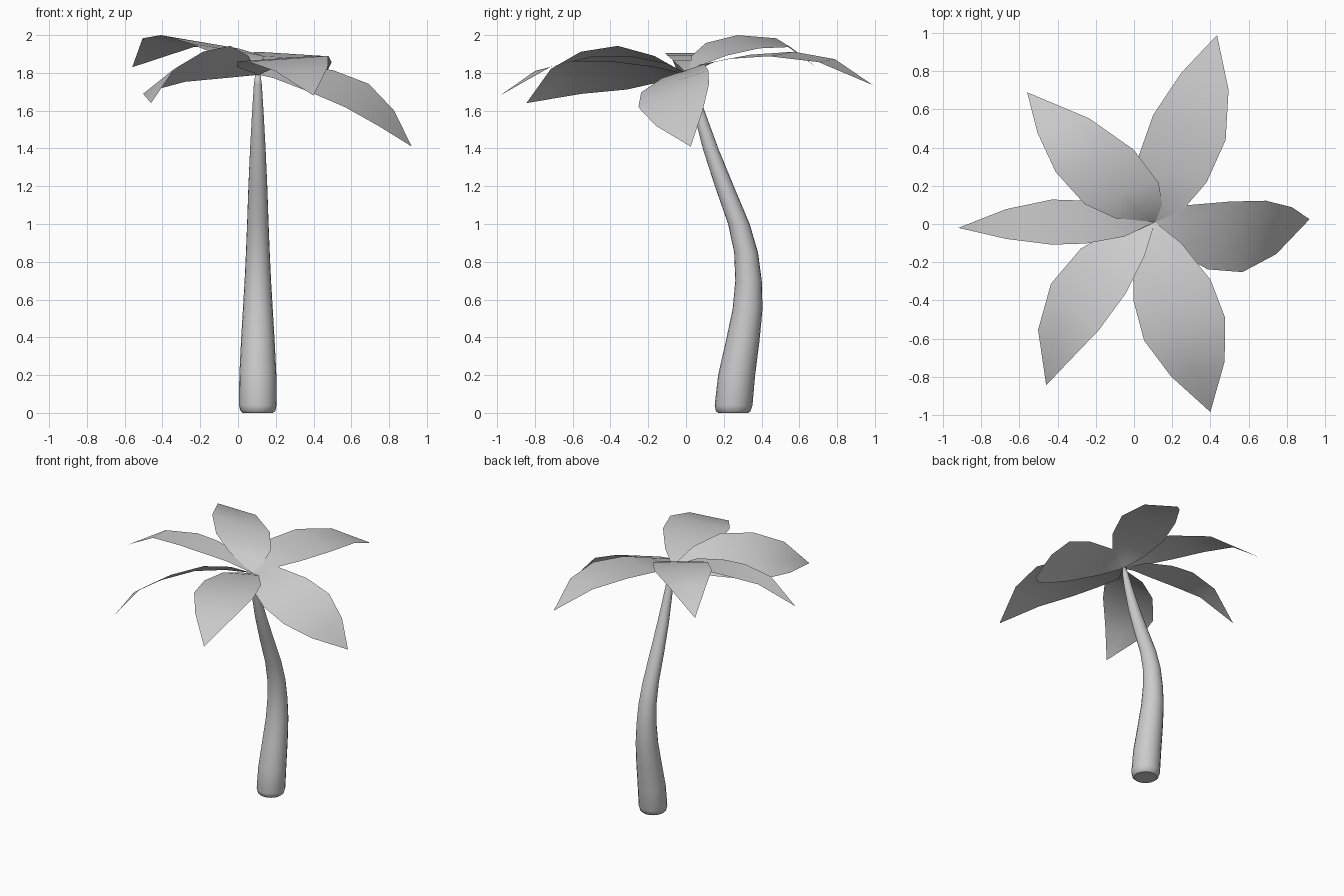
import bpy, bmesh, math
from mathutils import Vector


def finish(name, bm):
    bmesh.ops.recalc_face_normals(bm, faces=bm.faces)
    for f in bm.faces:
        f.smooth = True
    me = bpy.data.meshes.new(name)
    bm.to_mesh(me)
    bm.free()
    ob = bpy.data.objects.new(name, me)
    bpy.context.collection.objects.link(ob)
    return ob


def trunk(name, x, profile, sides=20):
    """Stack of rings; profile rows are (y, z, radius)."""
    bm = bmesh.new()
    rings = []
    for y, z, r in profile:
        rings.append([bm.verts.new((x + r * math.cos(a), y + r * math.sin(a), z))
                      for a in (2 * math.pi * i / sides for i in range(sides))])
    for lo, hi in zip(rings, rings[1:]):
        for i in range(sides):
            j = (i + 1) % sides
            bm.faces.new((lo[i], lo[j], hi[j], hi[i]))
    bm.faces.new(rings[0][::-1])
    bm.faces.new(rings[-1])
    ob = finish(name, bm)
    ob.data.polygons[-2].use_smooth = False


BASE = Vector((0.11, 0.01, 1.79))
WIDTHS = (0.6, 0.95, 1.0, 0.66)


def leaf(name, side, rib, tip):
    """Thin sheet from the crown to the tip; side is the half-width vector."""
    bm = bmesh.new()
    side = Vector(side)
    start, end = bm.verts.new(BASE), bm.verts.new(tip)
    rows = [[bm.verts.new(Vector(p) + side * w * s) for s in (-1, 0, 1)]
            for p, w in zip(rib, WIDTHS)]
    for c in (0, 1):
        bm.faces.new((start, rows[0][c], rows[0][c + 1]))
        for a, b in zip(rows, rows[1:]):
            bm.faces.new((a[c], b[c], b[c + 1], a[c + 1]))
        bm.faces.new((rows[-1][c], end, rows[-1][c + 1]))
    finish(name, bm)


# Curved tapering trunk
trunk("trunk", 0.105, [
    (0.25, 0.0, 0.08), (0.25, 0.01, 0.092), (0.252, 0.04, 0.1), (0.268, 0.2, 0.098),
    (0.3, 0.38, 0.089), (0.326, 0.55, 0.079), (0.331, 0.7, 0.07), (0.318, 0.85, 0.063),
    (0.28, 1.0, 0.057), (0.203, 1.2, 0.05), (0.13, 1.4, 0.041), (0.068, 1.6, 0.03),
    (0.03, 1.74, 0.021), (0.02, 1.79, 0.014)])

# Six drooping leaves round the crown
leaf("leaf_back_right", (0.19, -0.065, -0.012),
     [(0.14, 0.11, 1.85), (0.2, 0.28, 1.885), (0.29, 0.505, 1.9), (0.37, 0.745, 1.865)],
     (0.435, 0.99, 1.735))
leaf("leaf_back_left", (0.205, 0.058, -0.035),
     [(0.025, 0.065, 1.87), (-0.065, 0.16, 1.925), (-0.205, 0.33, 1.965), (-0.37, 0.515, 1.96)],
     (-0.56, 0.69, 1.83))
leaf("leaf_left", (0, 0.118, 0),
     [(-0.05, 0.005, 1.865), (-0.25, 0.01, 1.895), (-0.43, 0.01, 1.905), (-0.67, 0.0, 1.885)],
     (-0.92, -0.02, 1.745))
leaf("leaf_right", (0.062, 0.187, 0.062),
     [(0.225, -0.015, 1.81), (0.445, -0.06, 1.755), (0.63, -0.065, 1.68), (0.785, -0.035, 1.56)],
     (0.92, 0.025, 1.41))
leaf("leaf_front_right", (0.212, 0.06, 0.015),
     [(0.12, -0.135, 1.84), (0.2, -0.35, 1.875), (0.265, -0.55, 1.875), (0.335, -0.76, 1.82)],
     (0.4, -0.985, 1.68))
leaf("leaf_front_left", (0.125, -0.122, 0.1),
     [(-0.02, -0.095, 1.83), (-0.16, -0.245, 1.848), (-0.31, -0.435, 1.812), (-0.42, -0.635, 1.755)],
     (-0.46, -0.845, 1.64))
